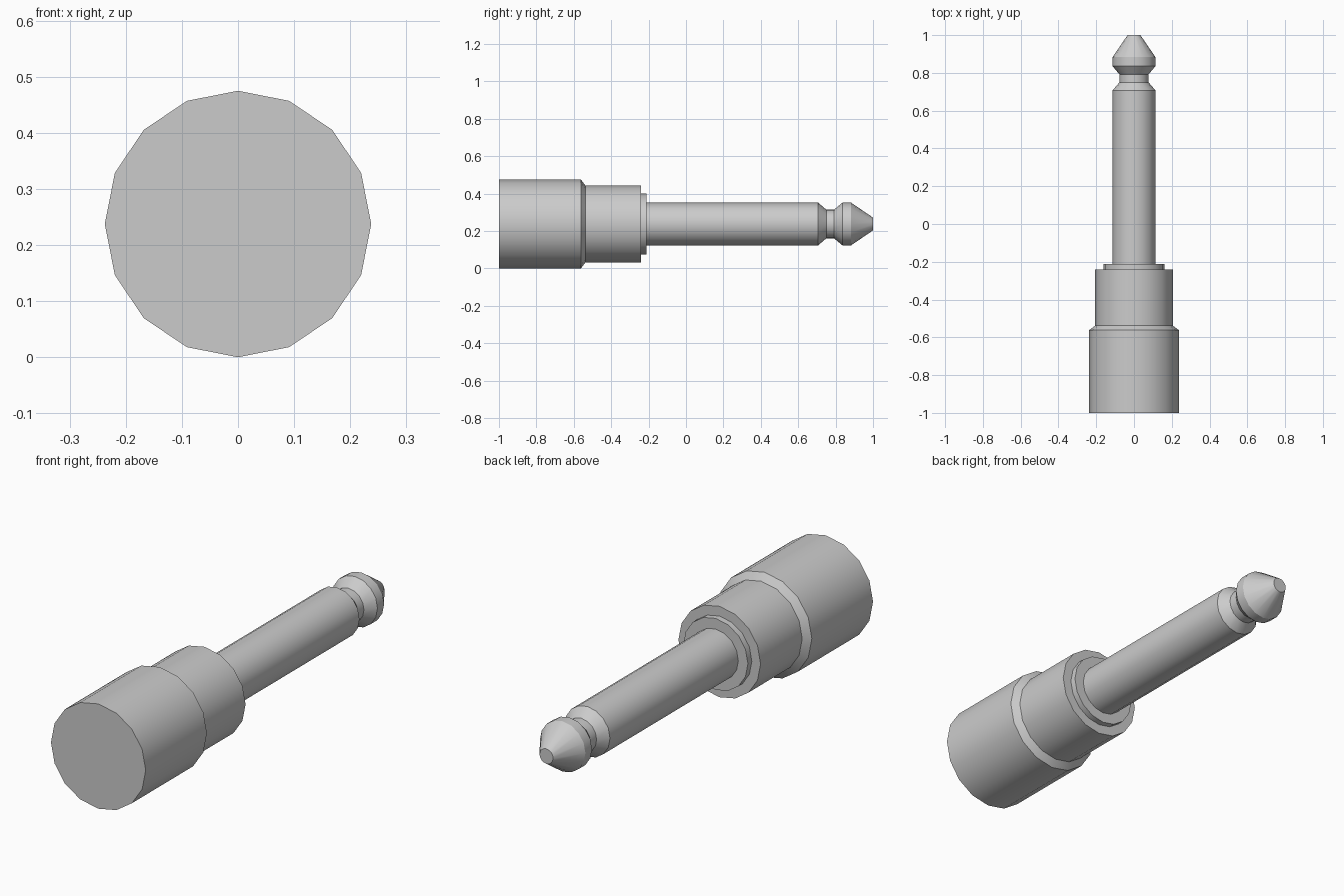
import bpy, bmesh, math

if "Cube" in bpy.data.objects:
    bpy.data.objects.remove(bpy.data.objects["Cube"])

SIDES = 16
AXIS_Z = 0.2375


def lathe(name, profile, cap_start=False, cap_end=False):
    """Revolve (y, radius) points around the long axis."""
    bm = bmesh.new()
    rings = []
    for y, r in profile:
        ring = []
        for i in range(SIDES):
            a = 2 * math.pi * i / SIDES
            ring.append(bm.verts.new((r * math.cos(a), y, AXIS_Z + r * math.sin(a))))
        rings.append(ring)
    for a, b in zip(rings, rings[1:]):
        for i in range(SIDES):
            j = (i + 1) % SIDES
            bm.faces.new((a[i], b[i], b[j], a[j]))
    if cap_start:
        bm.faces.new(rings[0])
    if cap_end:
        bm.faces.new(list(reversed(rings[-1])))
    mesh = bpy.data.meshes.new(name)
    bm.to_mesh(mesh)
    bm.free()
    obj = bpy.data.objects.new(name, mesh)
    bpy.context.collection.objects.link(obj)
    bpy.ops.object.select_all(action='DESELECT')
    obj.select_set(True)
    bpy.context.view_layer.objects.active = obj
    bpy.ops.object.shade_smooth_by_angle(angle=math.radians(30))
    return obj


# Wide grip with a bevelled shoulder
lathe("grip", [(-1, 0.2375), (-0.562, 0.2375), (-0.538, 0.206)], cap_start=True)
# Narrower barrel, its end face stepping in to the collar
lathe("barrel", [(-0.538, 0.206), (-0.24, 0.206), (-0.24, 0.162)])
# Thin collar around the shaft
lathe("collar", [(-0.24, 0.162), (-0.212, 0.162), (-0.212, 0.114)])
# Long shaft tapering into the neck
lathe("shaft", [(-0.212, 0.114), (0.707, 0.114), (0.75, 0.077)])
# Neck groove and pointed tip with a blunt end
lathe("tip", [(0.75, 0.077), (0.792, 0.077), (0.836, 0.114),
              (0.883, 0.114), (1.0, 0.034)], cap_end=True)
